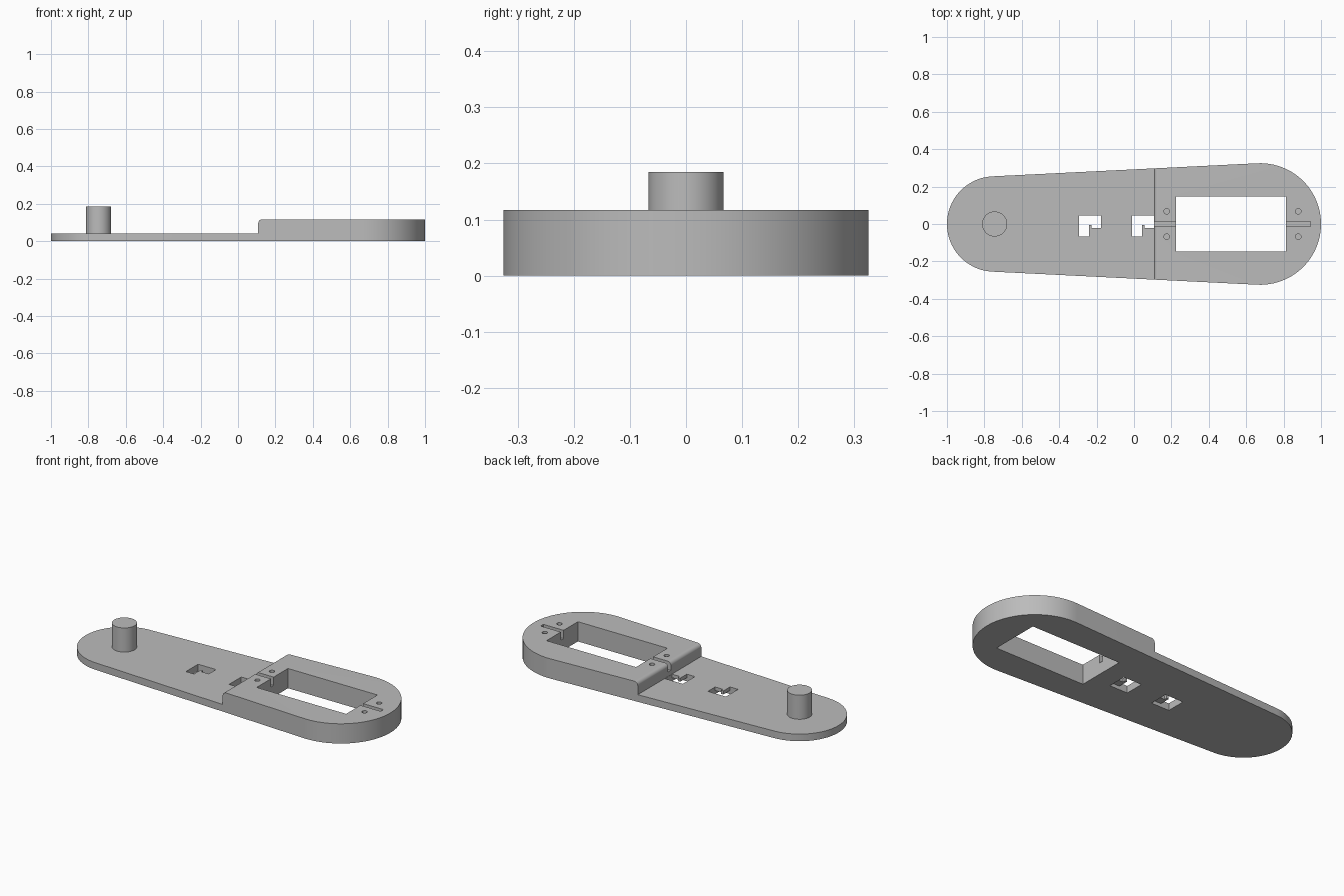
import bpy, bmesh, math
from mathutils import Vector

default = bpy.data.objects.get("Cube")
if default:
    bpy.data.objects.remove(default, do_unlink=True)

grey = bpy.data.materials.new("light grey")
grey.use_nodes = True
grey.diffuse_color = (0.5, 0.5, 0.5, 1)
grey.node_tree.nodes["Principled BSDF"].inputs["Base Color"].default_value = (0.5, 0.5, 0.5, 1)

STEP_X, THIN, THICK, FILLET = 0.108, 0.042, 0.117, 0.022


def prism(name, points, offset):
    """Extrude a closed 3D outline along offset."""
    bm = bmesh.new()
    face = bm.faces.new([bm.verts.new(p) for p in points])
    new = bmesh.ops.extrude_face_region(bm, geom=[face])["geom"]
    bmesh.ops.translate(bm, vec=Vector(offset),
                        verts=[v for v in new if isinstance(v, bmesh.types.BMVert)])
    bmesh.ops.recalc_face_normals(bm, faces=bm.faces)
    mesh = bpy.data.meshes.new(name)
    bm.to_mesh(mesh)
    bm.free()
    mesh.materials.append(grey)
    obj = bpy.data.objects.new(name, mesh)
    bpy.context.collection.objects.link(obj)
    return obj


def upright(name, outline, z0, z1):
    return prism(name, [(x, y, z0) for x, y in outline], (0, 0, z1 - z0))


def arc(cx, cy, r, start, end, n):
    return [(cx + r * math.cos(start + (end - start) * i / n),
             cy + r * math.sin(start + (end - start) * i / n)) for i in range(n + 1)]


def block(name, x0, x1, y0, y1, z0, z1):
    return upright(name, [(x0, y0), (x1, y0), (x1, y1), (x0, y1)], z0, z1)


def cut(target, cutter):
    """Subtract the cutter and throw it away."""
    mod = target.modifiers.new("cut", 'BOOLEAN')
    mod.operation, mod.solver, mod.object = 'DIFFERENCE', 'EXACT', cutter
    cutter.hide_render = True
    bpy.context.view_layer.update()
    evaluated = target.evaluated_get(bpy.context.evaluated_depsgraph_get())
    mesh = bpy.data.meshes.new_from_object(evaluated)
    target.modifiers.clear()
    target.data = mesh
    bpy.data.objects.remove(cutter, do_unlink=True)


def smooth(obj):
    bpy.ops.object.select_all(action='DESELECT')
    obj.select_set(True)
    bpy.context.view_layer.objects.active = obj
    bpy.ops.object.shade_smooth_by_angle(angle=math.radians(30))


# Tapered body: two round ends joined by tangents
small_x, small_r, big_x, big_r = -0.745, 0.255, 0.675, 0.325
tangent = math.acos((small_r - big_r) / (big_x - small_x))
outline = (arc(big_x, 0, big_r, -tangent, tangent, 48)
           + arc(small_x, 0, small_r, tangent, 2 * math.pi - tangent, 48))
body = upright("arm_body", outline, 0, THICK)

# Thin half, leaving a rounded step
side = [(-1.2, THIN), (STEP_X, THIN)]
side += arc(STEP_X + FILLET, THICK - FILLET, FILLET, math.pi, math.pi / 2, 10)
side += [(STEP_X + FILLET, 0.3), (-1.2, 0.3)]
cut(body, prism("step_cutter", [(x, -0.5, z) for x, z in side], (0, 1, 0)))

# Motor window
cut(body, block("window_cutter", 0.225, 0.812, -0.147, 0.147, -0.1, 0.3))

# Cable grooves at both ends of the window
for x0, x1 in ((0.09, 0.24), (0.8, 0.945)):
    cut(body, block("groove_cutter", x0, x1, -0.013, 0.013, 0.068, 0.3))

# Blind screw holes
for x in (0.175, 0.878):
    for y in (-0.068, 0.068):
        cut(body, upright("screw_cutter", arc(x, y, 0.015, 0, math.pi * 1.875, 15), 0.05, 0.3))

# Strap openings: hooked above, square below
hook = [(0, 0.046), (0.118, 0.046), (0.118, -0.022), (0.068, -0.022),
        (0.068, -0.006), (0.053, -0.006), (0.053, -0.068), (0, -0.068)]
for x in (-0.294, -0.011):
    cut(body, upright("hook_cutter", [(x + px, py) for px, py in hook], -0.1, 0.06))
    cut(body, block("recess_cutter", x, x + 0.118, -0.068, 0.046, -0.1, 0.021))
smooth(body)

# Pivot peg on the thin end
peg = upright("pivot_peg", arc(small_x, 0, 0.067, 0, 2 * math.pi * 47 / 48, 47), 0.03, 0.185)
smooth(peg)
